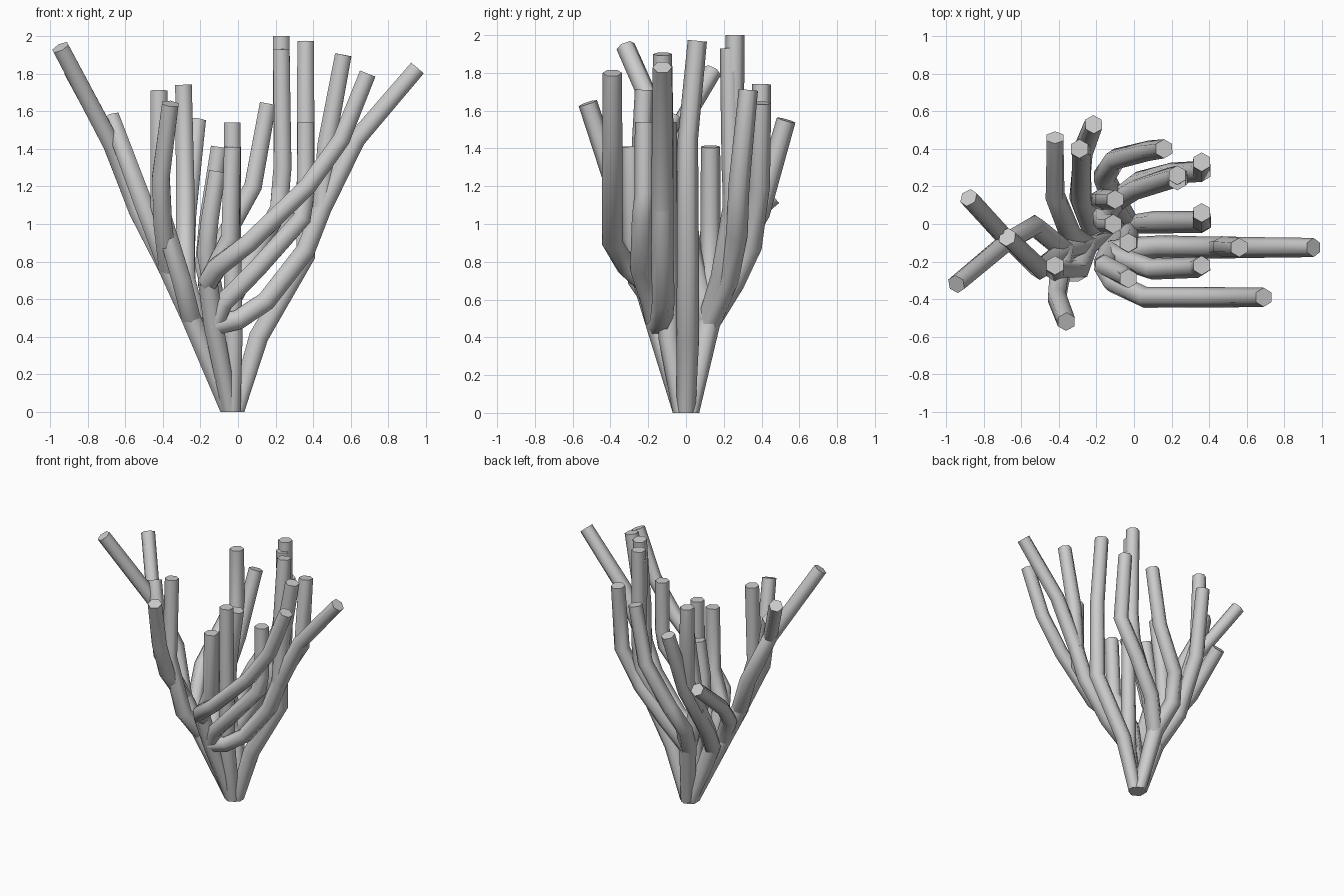
import bpy, bmesh, math
from mathutils import Vector

if "Cube" in bpy.data.objects:
    bpy.data.objects.remove(bpy.data.objects["Cube"])

grey = bpy.data.materials.new("pale_grey")
grey.diffuse_color = (0.6, 0.6, 0.6, 1)
grey.use_nodes = True
grey.node_tree.nodes["Principled BSDF"].inputs["Base Color"].default_value = grey.diffuse_color


def tube(name, points, r0=0.059, r1=0.051, sides=6):
    """Six-sided tube through points, with flat end caps."""
    pts = [Vector(p) for p in points]
    bm = bmesh.new()
    rings = []
    for i, p in enumerate(pts):
        a = (p - pts[i - 1]).normalized() if i else None
        b = (pts[i + 1] - p).normalized() if i < len(pts) - 1 else None
        t = (a + b).normalized() if a and b else (a or b)
        r = r0 + (r1 - r0) * i / (len(pts) - 1)
        if a and b:
            r /= t.dot(a)          # keep the width through a bend
        if p.z < 0.01:
            t, r = Vector((0, 0, 1)), 0.05
        # sides keep one orientation along the whole tube
        u = Vector((0, 1, 0))
        u = (u - t * u.dot(t)).normalized()
        v = t.cross(u)
        rings.append([bm.verts.new(p + r * (u * math.cos(k * math.tau / sides)
                                            + v * math.sin(k * math.tau / sides)))
                      for k in range(sides)])
    for lo, hi in zip(rings, rings[1:]):
        for k in range(sides):
            n = (k + 1) % sides
            bm.faces.new((lo[k], lo[n], hi[n], hi[k]))
    bm.faces.new(rings[0][::-1])
    bm.faces.new(rings[-1])
    bmesh.ops.recalc_face_normals(bm, faces=bm.faces)
    me = bpy.data.meshes.new(name)
    bm.to_mesh(me)
    bm.free()
    me.materials.append(grey)
    ob = bpy.data.objects.new(name, me)
    bpy.context.collection.objects.link(ob)
    bpy.ops.object.select_all(action='DESELECT')
    ob.select_set(True)
    bpy.context.view_layer.objects.active = ob
    bpy.ops.object.shade_smooth_by_angle(angle=math.radians(62))


# shared lower joints
left = (-0.25, -0.11, 0.50)
left_fork = (-0.37, -0.14, 0.76)
front = (-0.13, -0.15, 0.46)
front_fork = (-0.16, -0.22, 0.69)
mid = (-0.025, -0.09, 0.40)
right_fork = (0.45, -0.125, 1.09)
back = (-0.10, 0.12, 0.48)
back_left = (-0.22, -0.01, 0.47)

# main stems rising from the foot
tube("left_stem", [(-0.05, -0.01, 0), left, left_fork], 0.06, 0.06)
tube("front_stem", [(-0.04, -0.02, 0), front, front_fork], 0.06, 0.06)
tube("right_stem", [front, (0.0, -0.13, 0.49), (0.15, -0.12, 0.59),
                    (0.36, -0.125, 0.86), right_fork], 0.06, 0.058)
tube("back_stem", [(-0.03, 0.02, 0), back], 0.05, 0.062)
tube("back_left_stem", [(-0.05, 0.01, 0), back_left], 0.05, 0.062)

# left branches
elbow = (-0.67, -0.09, 1.42)
tube("left_branch_long", [left_fork, (-0.53, -0.01, 1.07), elbow, (-0.945, -0.32, 1.94)])
tube("left_branch_rear", [elbow, (-0.88, 0.14, 1.81)], 0.05)
tube("left_branch_short", [left_fork, (-0.50, -0.24, 1.10), (-0.675, -0.07, 1.57)])
tube("left_branch_upright", [left, (-0.30, -0.25, 0.70), (-0.42, -0.25, 1.1), (-0.42, -0.22, 1.71)])
tube("left_branch_front", [left_fork, (-0.40, -0.31, 1.00), (-0.41, -0.39, 1.25),
                           (-0.36, -0.52, 1.64)])
tube("left_branch_back", [left, (-0.34, -0.05, 0.70), (-0.42, 0.15, 0.89), (-0.42, 0.46, 1.15)])

# front and right branches
tube("front_branch_long", [front_fork, (-0.11, -0.31, 0.77), (0.06, -0.39, 0.90),
                           (0.37, -0.39, 1.20), (0.55, -0.39, 1.45), (0.69, -0.39, 1.80)])
tube("front_branch_upright", [front_fork, (-0.04, -0.28, 0.93), (-0.03, -0.29, 1.41)])
tube("front_branch_right", [front, (-0.08, -0.18, 0.58), (0.10, -0.24, 0.76),
                            (0.34, -0.23, 1.03), (0.36, -0.22, 1.16), (0.36, -0.22, 1.54)])
tube("right_branch_outer", [right_fork, (0.63, -0.125, 1.45), (0.955, -0.125, 1.83)])
tube("right_branch_inner", [right_fork, (0.47, -0.12, 1.42), (0.56, -0.125, 1.90)])
tube("right_branch_upright", [(-0.01, 0, 0), (0.11, 0.01, 0.40), (0.36, 0.01, 0.83),
                              (0.36, 0.01, 1.45), (0.36, 0.06, 1.97)], 0.062)

# central uprights
tube("centre_branch_front", [(-0.03, -0.02, 0), mid, (-0.03, -0.10, 0.9), (-0.03, -0.10, 1.54)])
tube("centre_branch_middle", [back, (-0.17, 0.03, 0.85), (-0.15, 0.0, 1.02), (-0.11, 0.0, 1.28)])
tube("centre_branch_back", [back, (-0.18, 0.13, 0.78), (-0.16, 0.13, 1.02), (-0.10, 0.13, 1.41)])

# back branches
tube("back_branch_right", [back, (0.02, 0.22, 0.70), (0.20, 0.27, 0.94),
                           (0.36, 0.28, 1.20), (0.36, 0.33, 1.71)], 0.062)
tube("back_branch_tall", [back, (0.02, 0.19, 0.72), (0.22, 0.25, 1.08),
                          (0.235, 0.25, 1.30), (0.23, 0.26, 2.0)], 0.062)
tube("back_branch_twin", [(0.22, 0.25, 1.08), (0.24, 0.24, 1.30), (0.23, 0.23, 1.93)], 0.052)
tube("back_branch_curved", [back, (-0.16, 0.25, 0.69), (-0.10, 0.345, 0.88),
                            (0.08, 0.39, 1.20), (0.16, 0.40, 1.64)], 0.062)
tube("back_branch_upright", [back_left, (-0.28, 0.14, 0.70), (-0.28, 0.39, 1.15), (-0.29, 0.40, 1.74)], 0.064)
tube("back_branch_rear", [back_left, (-0.29, 0.16, 0.68), (-0.27, 0.39, 1.06), (-0.215, 0.53, 1.55)], 0.064)
